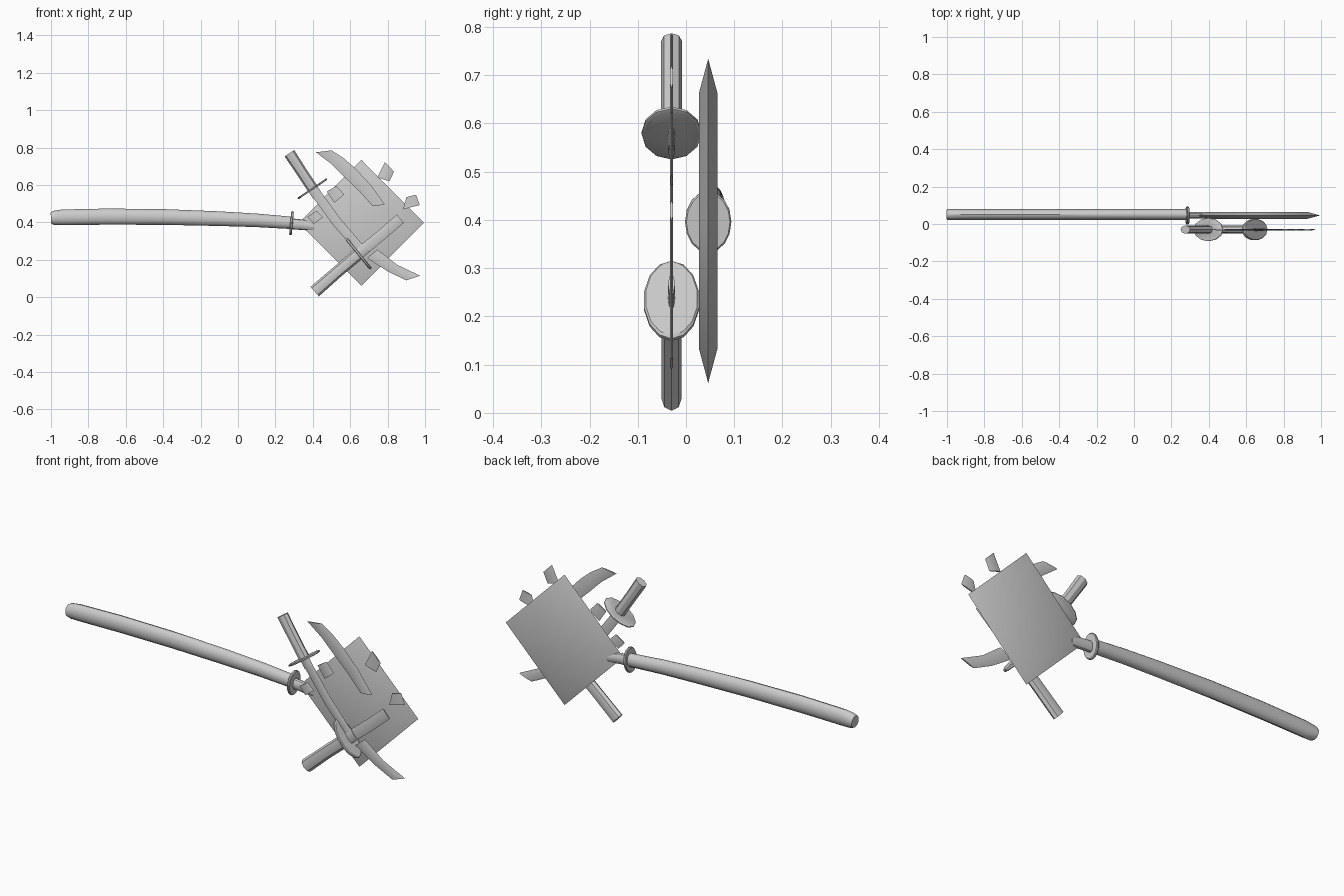
import bpy, bmesh
from math import sin, cos, pi
from mathutils import Vector

if "Cube" in bpy.data.objects:
    bpy.data.objects.remove(bpy.data.objects["Cube"])


def finish(name, bm, angle=30):
    bmesh.ops.recalc_face_normals(bm, faces=bm.faces)
    me = bpy.data.meshes.new(name)
    bm.to_mesh(me)
    bm.free()
    ob = bpy.data.objects.new(name, me)
    bpy.context.collection.objects.link(ob)
    bpy.ops.object.select_all(action='DESELECT')
    ob.select_set(True)
    bpy.context.view_layer.objects.active = ob
    bpy.ops.object.shade_smooth_by_angle(angle=angle * pi / 180)
    return ob


def loft(name, pairs, y, t, n):
    """Loft elliptical sections; each pair gives the two side points (x, z)."""
    bm = bmesh.new()
    rings = []
    for (ax, az), (bx, bz) in pairs:
        a, b = Vector((ax, y, az)), Vector((bx, y, bz))
        mid, half = (a + b) / 2, (b - a) / 2
        rings.append([bm.verts.new(mid + half * cos(2 * pi * i / n) +
                                   Vector((0, t * sin(2 * pi * i / n), 0))) for i in range(n)])
    for r, s in zip(rings, rings[1:]):
        for i in range(n):
            bm.faces.new((r[i], r[(i + 1) % n], s[(i + 1) % n], s[i]))
    bm.faces.new(rings[0])
    bm.faces.new(rings[-1])
    return finish(name, bm)


def path(pts):
    """Turn (x, z, half width) centre points into side pairs."""
    out = []
    for i, (x, z, w) in enumerate(pts):
        p, q = pts[max(i - 1, 0)], pts[min(i + 1, len(pts) - 1)]
        d = Vector((q[0] - p[0], q[1] - p[1])).normalized() * w
        out.append(((x + d.y, z - d.x), (x - d.y, z + d.x)))
    return out


def guard(name, c, axis, y, ry, rw, t, n):
    """Flat oval guard square to the given axis in the xz plane."""
    d = Vector((axis[0], 0, axis[1])).normalized()
    side = Vector((-d.z, 0, d.x))
    o = Vector((c[0], y, c[1]))
    bm = bmesh.new()
    rings = []
    for k, s in ((-t, .94), (-t * .5, 1), (t * .5, 1), (t, .94)):
        rings.append([bm.verts.new(o + d * k + side * (rw * s * cos(2 * pi * i / n)) +
                                   Vector((0, ry * s * sin(2 * pi * i / n), 0))) for i in range(n)])
    for r, s in zip(rings, rings[1:]):
        for i in range(n):
            bm.faces.new((r[i], r[(i + 1) % n], s[(i + 1) % n], s[i]))
    bm.faces.new(rings[0])
    bm.faces.new(rings[-1])
    return finish(name, bm)


# Broad diamond blade with bevelled rim
bm = bmesh.new()
corners = [(.335, 0), (0, .336), (-.335, 0), (0, -.336)]
rings = [[bm.verts.new((.66 + x * s, y, .398 + z * s)) for x, z in corners]
         for y, s in ((.027, .79), (.046, 1), (.065, .79))]
for r, s in zip(rings, rings[1:]):
    for i in range(4):
        bm.faces.new((r[i], r[(i + 1) % 4], s[(i + 1) % 4], s[i]))
bm.faces.new(rings[0])
bm.faces.new(rings[-1])
finish("broad_blade", bm)

# Long curved grip, guard and neck of the large weapon
loft("long_grip", path([(-1, .423, .03), (-.985, .424, .038), (-.94, .427, .042), (-.7, .431, .043),
                        (-.4, .429, .042), (-.1, .42, .039), (.1, .411, .036), (.28, .398, .033)]),
     .051, .029, 16)
guard("large_guard", (.286, .396), (1, -.09), .046, .048, .064, .007, 16)
loft("blade_neck", path([(.28, .393, .029), (.35, .387, .028), (.41, .378, .024)]), .047, .018, 12)

# Two small broken swords in front: grips, guards, blade stubs
Y = -.03
loft("upper_grip", path([(.275, .77, .031), (.335, .678, .029), (.40, .58, .029)]), Y, .022, 8)
guard("upper_guard", (.398, .58), (.12, -.178), Y, .062, .094, .005, 12)
loft("upper_collar", path([(.40, .58, .028), (.425, .542, .028)]), Y, .007, 8)
loft("upper_blade_stub", path([(.41, .565, .026), (.53, .40, .026), (.67, .24, .024)]), Y, .004, 6)

loft("lower_grip", path([(.41, .03, .034), (.53, .135, .032), (.645, .232, .033)]), Y, .021, 8)
guard("lower_guard", (.645, .232), (.08, .065), Y, .058, .104, .008, 14)
loft("lower_collar", path([(.645, .232, .03), (.685, .266, .03)]), Y, .007, 8)
loft("lower_blade_stub", path([(.66, .245, .029), (.77, .335, .029), (.868, .42, .029)]), Y, .004, 6)

# Broken blade pieces and tips
pieces = {
    "upper_fragment_1": [((.475, .565), (.525, .595)), ((.515, .505), (.568, .55))],
    "upper_fragment_2": [((.37, .43), (.42, .462)), ((.405, .392), (.455, .428))],
    "upper_blade_tip": [((.69, .21), (.745, .255)), ((.797, .14), (.85, .174)), ((.90, .09), (.973, .115))],
    "lower_fragment_1": [((.785, .722), (.834, .672)), ((.745, .64), (.81, .62))],
    "lower_fragment_2": [((.90, .535), (.952, .548)), ((.883, .47), (.972, .493))],
    "lower_blade_tip": [((.417, .775), (.50, .785)), ((.50, .712), (.563, .745)),
                        ((.572, .64), (.626, .69)), ((.65, .565), (.71, .60)), ((.72, .487), (.786, .495))],
}
for name, pairs in pieces.items():
    loft(name, pairs, Y, .004, 6)
